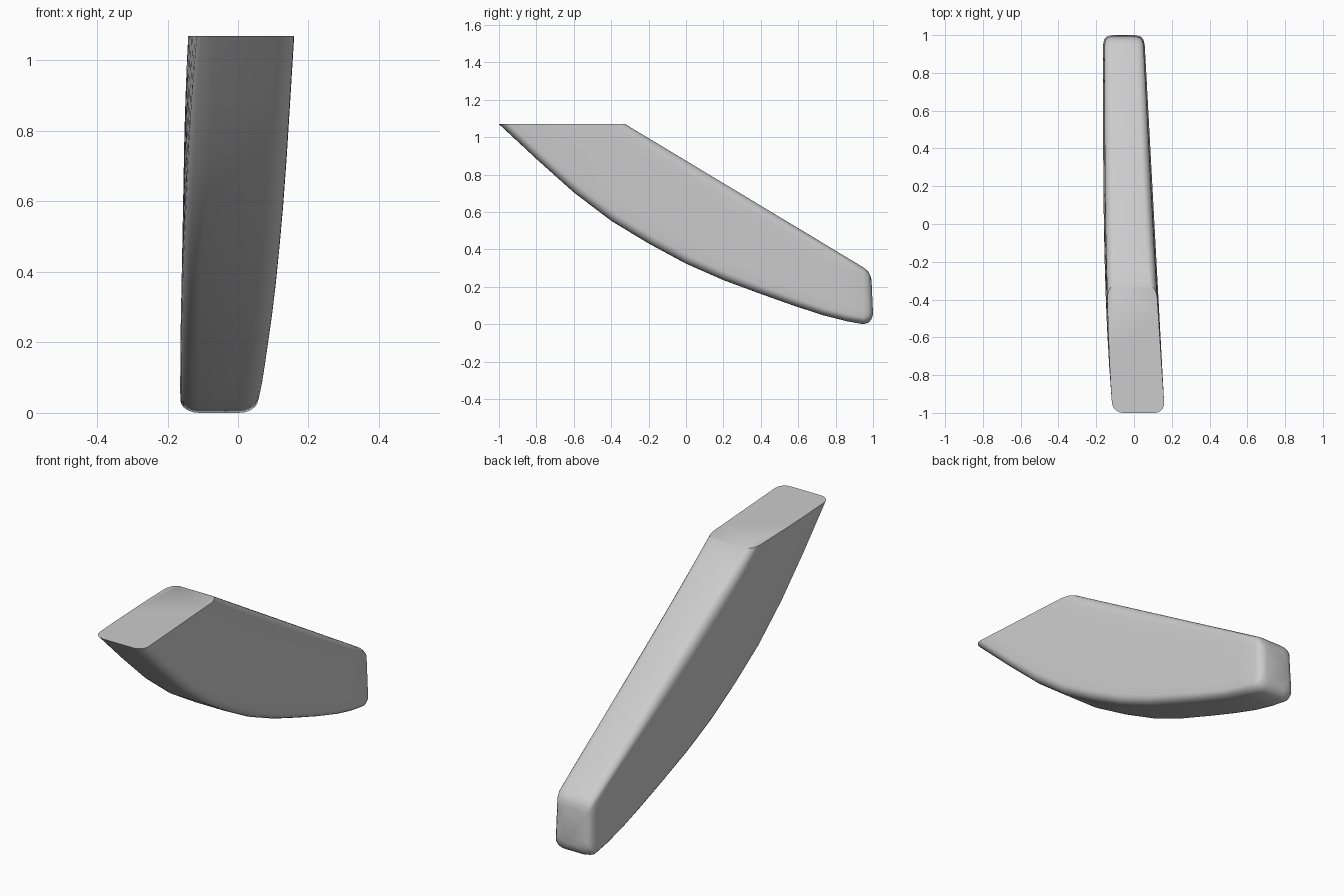
import bpy, bmesh, math
from mathutils import Vector

cube = bpy.data.objects.get("Cube")
if cube:
    bpy.data.objects.remove(cube)

# Clay grey material
grey = bpy.data.materials.new("light grey")
grey.use_nodes = True
colour = (0.6, 0.6, 0.6, 1)
grey.diffuse_color = colour
grey.node_tree.nodes["Principled BSDF"].inputs["Base Color"].default_value = colour

ARC = 5    # segments in each rounded corner
SIDE = 6   # segments up each side


def left_x(y, s):
    return -0.165 + 0.052 * (max(0, 1 - y) / 2) ** 3.5 + 0.01 * s


def right_x(y, s):
    return 0.109 - 0.054 * y - 0.008 * s


def half_outline(bottom_r, top_r):
    """(inset from the side, fraction up the section), bottom to top."""
    pts = []
    for i in range(ARC + 1):
        a = i / ARC * math.pi / 2
        pts.append((0.055 * (1 - math.sin(a)), bottom_r * (1 - math.cos(a))))
    for i in range(1, SIDE):
        pts.append((0, bottom_r + (1 - top_r - bottom_r) * i / SIDE))
    for i in range(ARC + 1):
        a = i / ARC * math.pi / 2
        pts.append((0.042 * (1 - math.cos(a)), 1 - top_r * (1 - math.sin(a))))
    return pts


def section(bottom, top, t, inset=0.0):
    """Rounded section from the curved underside to the straight top edge."""
    b, u = Vector((0, *bottom)), Vector((0, *top))
    length = (u - b).length
    outline = half_outline((0.038 + 0.015 * t) / length, (0.03 + 0.04 * t) / length)
    ring = []
    for side, run in ((left_x, outline), (right_x, outline[::-1])):
        sign = 1 if side is left_x else -1
        for d, s in run:
            p = b.lerp(u, s)
            p.x = side(p.y, s) + sign * (d * (1 - inset * 4) + inset)
            ring.append(p)
    return ring


# Rounded rear end, then stations along the underside
rings = [section((1.0, 0.055), (0.992, 0.235), 0, 0.04),
         section((0.993, 0.03), (0.985, 0.262), 0, 0.018),
         section((0.978, 0.01), (0.972, 0.285), 0, 0.006)]
underside = [(0.95, 0), (0.86, 0.016), (0.74, 0.046), (0.58, 0.098), (0.4, 0.162),
             (0.2, 0.236), (0, 0.324), (-0.2, 0.432), (-0.4, 0.553),
             (-0.6, 0.705), (-0.8, 0.884), (-1, 1.07)]
for i, point in enumerate(underside):
    t = i / (len(underside) - 1)
    rings.append(section(point, (0.95 - 1.275 * t, 0.303 + 0.767 * t), t))

# Skin the sections and close both ends
bm = bmesh.new()
loops = [[bm.verts.new(p) for p in ring] for ring in rings]
for a, b in zip(loops, loops[1:]):
    for j in range(len(a)):
        k = (j + 1) % len(a)
        bm.faces.new((a[j], a[k], b[k], b[j]))
bm.faces.new(loops[0])
bm.faces.new(loops[-1])
bmesh.ops.recalc_face_normals(bm, faces=bm.faces)
mesh = bpy.data.meshes.new("curved_bracket")
bm.to_mesh(mesh)
bm.free()
mesh.materials.append(grey)
body = bpy.data.objects.new("curved_bracket", mesh)
bpy.context.collection.objects.link(body)

# Smooth skin with a crisp flat cap
bpy.ops.object.select_all(action="DESELECT")
body.select_set(True)
bpy.context.view_layer.objects.active = body
bpy.ops.object.shade_smooth_by_angle(angle=math.radians(35))
